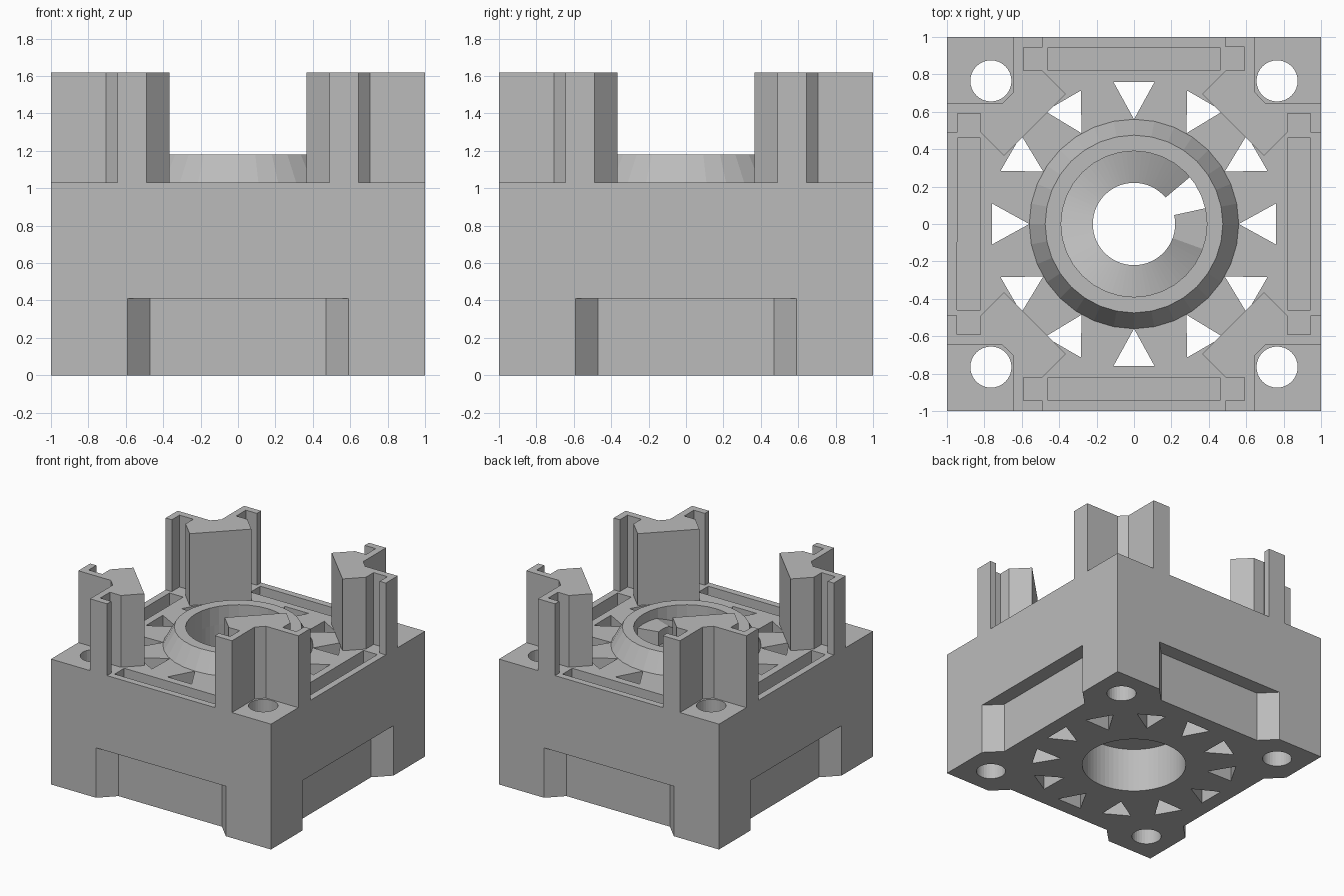
import bpy, bmesh, math
from mathutils import Matrix

cube = bpy.data.objects.get("Cube")
if cube:
    bpy.data.objects.remove(cube, do_unlink=True)

grey = bpy.data.materials.new("plain grey")
grey.use_nodes = True
colour = (0.5, 0.5, 0.5, 1)
grey.diffuse_color = colour
grey.node_tree.nodes["Principled BSDF"].inputs["Base Color"].default_value = colour

TOP = 1.03        # deck height
POST_TOP = 1.62
BORE = 0.39


def prism(bm, pts, z0, z1, turn=0.0):
    """Upright prism over a plan outline, turned about the z axis."""
    rot = Matrix.Rotation(turn, 4, 'Z')
    low = [bm.verts.new(rot @ Matrix.Translation((x, y, z0)).translation) for x, y in pts]
    high = [bm.verts.new((v.co.x, v.co.y, z1)) for v in low]
    bm.faces.new(low)
    bm.faces.new(high)
    for i in range(len(pts)):
        j = (i + 1) % len(pts)
        bm.faces.new((low[i], low[j], high[j], high[i]))


def circle(r, n, cx=0.0, cy=0.0):
    return [(cx + r * math.cos(math.tau * i / n), cy + r * math.sin(math.tau * i / n))
            for i in range(n)]


def finish(bm, name):
    bmesh.ops.recalc_face_normals(bm, faces=bm.faces)
    mesh = bpy.data.meshes.new(name)
    bm.to_mesh(mesh)
    bm.free()
    mesh.materials.append(grey)
    ob = bpy.data.objects.new(name, mesh)
    bpy.context.collection.objects.link(ob)
    return ob


quarters = [math.pi / 2 * k for k in range(4)]

# Main block
bm = bmesh.new()
prism(bm, [(-1, -1), (1, -1), (1, 1), (-1, 1)], 0, TOP)
block = finish(bm, "block")

# Cutters: centre bore, triangular vents, corner holes, side recesses, deck slots
bm = bmesh.new()
prism(bm, circle(BORE, 64), -0.1, 1.2)
for k in range(12):
    prism(bm, [(0, 0.56), (0.11, 0.76), (-0.11, 0.76)], -0.1, 1.2, math.tau * k / 12)
for a in quarters:
    prism(bm, circle(0.11, 32, 0.765, 0.765), -0.1, 1.2, a)
    prism(bm, [(-0.69, 1.1), (-0.47, 0.88), (0.47, 0.88), (0.69, 1.1)], -0.1, 0.41, a)
    prism(bm, [(-0.46, 0.82), (0.46, 0.82), (0.46, 0.945), (-0.46, 0.945)], 0.88, 1.2, a)
cutter = finish(bm, "block_cutter")
cutter.hide_render = True

mod = block.modifiers.new("cuts", 'BOOLEAN')
mod.operation = 'DIFFERENCE'
mod.solver = 'EXACT'
mod.object = cutter
bpy.context.view_layer.update()
graph = bpy.context.evaluated_depsgraph_get()
cut_mesh = bpy.data.meshes.new_from_object(block.evaluated_get(graph))
block.modifiers.clear()
block.data = cut_mesh
bpy.data.objects.remove(cutter, do_unlink=True)

# Corner posts: half the outline, mirrored over the diagonal
half = [(-0.645, 0.705), (-0.645, 1), (-0.49, 1), (-0.49, 0.945), (-0.59, 0.945),
        (-0.59, 0.82), (-0.49, 0.82), (-0.365, 0.695)]
outline = half + [(-y, -x) for x, y in reversed(half)]
for a, name in zip(quarters, ("back_right", "front_right", "front_left", "back_left")):
    bm = bmesh.new()
    prism(bm, outline, TOP, POST_TOP, a)
    finish(bm, name + "_post")

# Conical collar around the bore
bm = bmesh.new()
profile = [(BORE, TOP), (0.56, TOP), (0.475, 1.18), (BORE, 1.18)]
rings = [[bm.verts.new((x, y, z)) for x, y in circle(r, 32)] for r, z in profile]
for p in range(4):
    a, b = rings[p], rings[(p + 1) % 4]
    for i in range(32):
        j = (i + 1) % 32
        bm.faces.new((a[i], a[j], b[j], b[i]))
finish(bm, "collar")


def sweep(name, start, end, steps, low, top):
    """Ring sector with a flat underside and a top that follows top(t)."""
    bm = bmesh.new()
    loops = []
    for i in range(steps + 1):
        t = i / steps
        a = math.radians(start + (end - start) * t)
        c, s = math.cos(a), math.sin(a)
        loops.append([bm.verts.new((r * c, r * s, z)) for r, z in
                      ((0.22, low), (BORE, low), (BORE, top(t)), (0.22, top(t)))])
    for a, b in zip(loops, loops[1:]):
        for p in range(4):
            q = (p + 1) % 4
            bm.faces.new((a[p], a[q], b[q], b[p]))
    bm.faces.new(loops[0])
    bm.faces.new(loops[-1])
    return finish(bm, name)


# Spiral ramp inside the bore, with a level landing at its upper end
sweep("spiral_ramp", 40, 340, 75, 0.36, lambda t: 0.42 + 0.68 * t)
sweep("ramp_landing", 340, 372.5, 8, 0.98, lambda t: 1.1)
